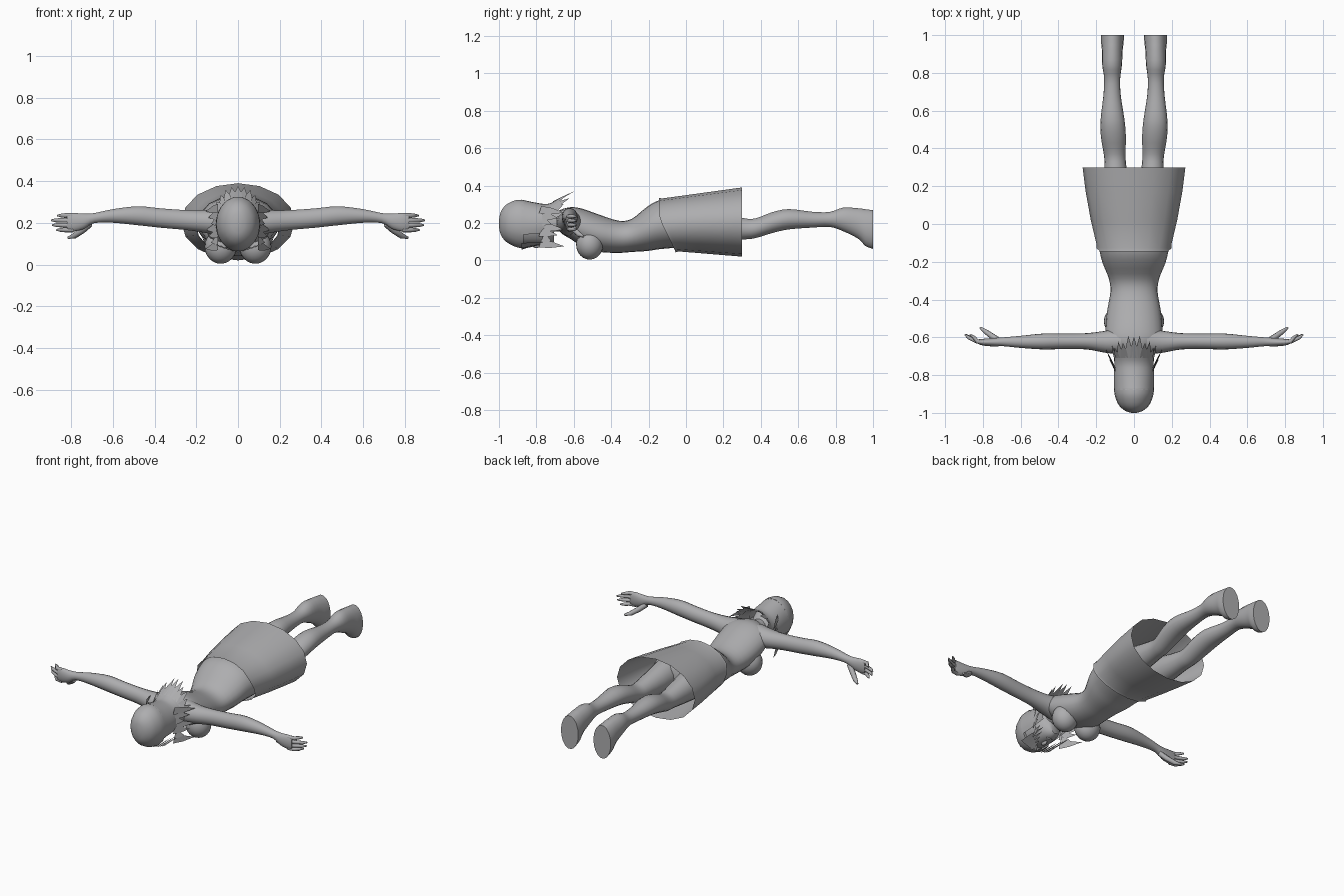
import bpy, bmesh, math
from mathutils import Vector

cube = bpy.data.objects.get("Cube")
if cube:
    bpy.data.objects.remove(cube, do_unlink=True)

grey = bpy.data.materials.new("plain grey")
grey.use_nodes = True
grey.diffuse_color = (0.42, 0.42, 0.43, 1)
grey.node_tree.nodes["Principled BSDF"].inputs["Base Color"].default_value = (0.42, 0.42, 0.43, 1)


def finish(bm, name, sharp=50):
    bmesh.ops.recalc_face_normals(bm, faces=bm.faces)
    mesh = bpy.data.meshes.new(name)
    bm.to_mesh(mesh)
    bm.free()
    obj = bpy.data.objects.new(name, mesh)
    bpy.context.collection.objects.link(obj)
    mesh.materials.append(grey)
    bpy.ops.object.select_all(action='DESELECT')
    obj.select_set(True)
    bpy.context.view_layer.objects.active = obj
    bpy.ops.object.shade_smooth_by_angle(angle=math.radians(sharp))
    return obj


def smooth_stations(st, steps):
    """Catmull-Rom interpolation of loft stations."""
    out = []
    for i in range(len(st) - 1):
        p = [st[max(i - 1, 0)], st[i], st[i + 1], st[min(i + 2, len(st) - 1)]]
        for s in range(steps):
            t = s / steps
            out.append([b + 0.5 * t * (c - a + t * (2 * a - 5 * b + 4 * c - d + t * (3 * (b - c) + d - a)))
                        for a, b, c, d in zip(*p)])
    return out + [list(st[-1])]


def loft(name, stations, axis='y', side=1, sides=18, steps=3, arc=None, capped=True):
    """Stations: position along the axis, then min/max across and min/max height."""
    bm = bmesh.new()
    rings = []
    count = sides + 1 if arc else sides
    a0, a1 = arc or (0, 360)
    for t, u0, u1, v0, v1 in smooth_stations(stations, steps):
        ring = []
        for k in range(count):
            a = math.radians(a0 + (a1 - a0) * k / sides)
            u = (u0 + u1) / 2 + (u1 - u0) / 2 * math.cos(a)
            v = (v0 + v1) / 2 + (v1 - v0) / 2 * math.sin(a)
            ring.append(bm.verts.new((side * u, t, v) if axis == 'y' else (side * t, u, v)))
        rings.append(ring)
    for r, s in zip(rings, rings[1:]):
        for k in range(sides):
            j = (k + 1) % count
            bm.faces.new((r[k], r[j], s[j], s[k]))
    if capped and not arc:
        bm.faces.new(rings[0])
        bm.faces.new(rings[-1])
    return finish(bm, name)


def ball(name, centre, size):
    bm = bmesh.new()
    bmesh.ops.create_uvsphere(bm, u_segments=20, v_segments=12, radius=1)
    bmesh.ops.scale(bm, vec=size, verts=bm.verts)
    bmesh.ops.translate(bm, vec=centre, verts=bm.verts)
    return finish(bm, name)


def finger(name, points, radius):
    """Tapered tube through a few points, closed at the tip."""
    bm = bmesh.new()
    rings = []
    pts = [Vector(p) for p in points]
    for i, p in enumerate(pts):
        d = (pts[min(i + 1, len(pts) - 1)] - pts[max(i - 1, 0)]).normalized()
        u = d.cross(Vector((0, 1, 0.2))).normalized()
        w = d.cross(u)
        r = radius * (1, 1, 0.85, 0.35)[i]
        rings.append([bm.verts.new(p + r * (u * math.cos(k * math.pi / 4) + w * math.sin(k * math.pi / 4)))
                      for k in range(8)])
    for r, s in zip(rings, rings[1:]):
        for k in range(8):
            bm.faces.new((r[k], r[k - 7], s[k - 7], s[k]))
    bm.faces.new(rings[0])
    bm.faces.new(rings[-1])
    return finish(bm, name)


def add_lock(bm, root, tip, width, across):
    """Flat pointed hair lock."""
    root, tip, across = Vector(root), Vector(tip), Vector(across).normalized()
    mid = root.lerp(tip, 0.45)
    a, b = root - across * width, root + across * width
    c, d = mid - across * width * 0.8, mid + across * width * 0.8
    a, b, c, d, e = [bm.verts.new(p) for p in (a, b, c, d, tip)]
    bm.faces.new((a, b, d, c))
    bm.faces.new((c, d, e))


def sym(y, r, low, high):
    return (y, -r, r, low, high)


# Torso, lying face down with the head towards -y
loft("torso", [
    sym(-0.69, 0.05, 0.17, 0.26), sym(-0.66, 0.10, 0.14, 0.275),
    sym(-0.61, 0.145, 0.11, 0.285), sym(-0.55, 0.15, 0.07, 0.275),
    sym(-0.46, 0.142, 0.045, 0.243), sym(-0.36, 0.125, 0.04, 0.212),
    sym(-0.29, 0.133, 0.045, 0.222), sym(-0.21, 0.165, 0.05, 0.285),
    sym(-0.14, 0.183, 0.06, 0.322), sym(-0.04, 0.2, 0.07, 0.325),
    sym(0.06, 0.19, 0.09, 0.29), sym(0.1, 0.1, 0.13, 0.24)], sides=24)
loft("neck", [sym(-0.78, 0.05, 0.15, 0.25), sym(-0.71, 0.048, 0.155, 0.25),
              sym(-0.64, 0.07, 0.15, 0.27)])

# Skirt: open flared tube whose waistline dips towards the belly
bm = bmesh.new()
rows = []
for f in (0, 0.04, 0.35, 0.7, 1):
    row = []
    for k in range(16):
        a = 2 * math.pi * k / 16
        waist = -0.145 + 0.09 * max(0, 0.25 - math.sin(a)) / 1.25
        y = waist + (0.3 - waist) * f
        g = (y + 0.15) / 0.45
        rx = 0.187 + 0.125 * g - 0.04 * g * g
        top, low = 0.328 + 0.062 * g, 0.057 - 0.037 * g
        lip = 0.006 if f == 0 else 0
        row.append(bm.verts.new(((rx + lip) * math.cos(a), y,
                                 (top + low) / 2 + ((top - low) / 2 + lip) * math.sin(a))))
    rows.append(row)
for r, s in zip(rows, rows[1:]):
    for k in range(16):
        bm.faces.new((r[k], r[k - 15], s[k - 15], s[k]))
finish(bm, "skirt")

for side, word in ((1, "left"), (-1, "right")):
    # Chest, leg and foot
    ball(word + "_breast", (side * 0.083, -0.515, 0.086), (0.077, 0.073, 0.082))
    loft(word + "_leg", [
        (-0.02, 0.01, 0.19, 0.09, 0.29), (0.12, 0.015, 0.175, 0.09, 0.265),
        (0.3, 0.04, 0.157, 0.11, 0.228), (0.37, 0.045, 0.16, 0.118, 0.225),
        (0.46, 0.043, 0.175, 0.145, 0.258), (0.55, 0.05, 0.177, 0.165, 0.275),
        (0.68, 0.07, 0.162, 0.175, 0.26), (0.77, 0.073, 0.158, 0.178, 0.26),
        (0.84, 0.064, 0.168, 0.155, 0.283), (0.92, 0.06, 0.17, 0.115, 0.28),
        (0.96, 0.055, 0.174, 0.075, 0.275), (1.0, 0.053, 0.174, 0.06, 0.27)], side=side)

    # Arm and palm, reaching straight out
    loft(word + "_arm", [
        (0.07, -0.69, -0.55, 0.13, 0.275), (0.15, -0.682, -0.565, 0.15, 0.262),
        (0.25, -0.664, -0.578, 0.165, 0.262), (0.37, -0.662, -0.58, 0.176, 0.27),
        (0.48, -0.664, -0.58, 0.188, 0.28), (0.6, -0.656, -0.592, 0.2, 0.266),
        (0.69, -0.647, -0.6, 0.198, 0.247), (0.74, -0.648, -0.603, 0.17, 0.245),
        (0.79, -0.645, -0.607, 0.158, 0.248), (0.82, -0.638, -0.61, 0.163, 0.244)],
        axis='x', side=side)
    for i, reach in enumerate((0.865, 0.895, 0.89, 0.87)):
        z = 0.235 - 0.023 * i
        finger(f"{word}_finger_{i + 1}", [
            (side * 0.79, -0.628, z), (side * 0.83, -0.622, z),
            (side * (reach - 0.02), -0.602, z), (side * reach, -0.585, z)], 0.0115)
    finger(word + "_thumb", [
        (side * 0.71, -0.62, 0.195), (side * 0.745, -0.598, 0.165),
        (side * 0.785, -0.57, 0.137), (side * 0.815, -0.548, 0.128)], 0.016)
    ball(word + "_ear", (side * 0.093, -0.8, 0.19), (0.01, 0.03, 0.02))

# Head and face
loft("face", [sym(-0.92, 0.08, 0.09, 0.29), sym(-0.86, 0.091, 0.08, 0.295),
              sym(-0.79, 0.087, 0.08, 0.285), sym(-0.735, 0.064, 0.085, 0.25),
              sym(-0.705, 0.03, 0.1, 0.19)])
ball("nose", (0, -0.8, 0.08), (0.011, 0.022, 0.014))
ball("mouth", (0, -0.752, 0.088), (0.022, 0.008, 0.008))

# Hair: crown, back sheet and pointed locks
loft("hair_crown", [sym(-1.0, 0.012, 0.18, 0.215), sym(-0.99, 0.045, 0.135, 0.262),
                    sym(-0.96, 0.08, 0.097, 0.3), sym(-0.91, 0.101, 0.07, 0.324),
                    sym(-0.87, 0.106, 0.062, 0.325)])
loft("hair_back", [sym(-0.88, 0.106, 0.062, 0.325), sym(-0.8, 0.107, 0.075, 0.308),
                   sym(-0.74, 0.104, 0.09, 0.302), sym(-0.69, 0.108, 0.085, 0.322)],
     arc=(-25, 205))
bm = bmesh.new()
for i in range(11):
    # Back locks sweep up and away from the neck
    a = math.radians(20 + 14 * i)
    c, s = math.cos(a), math.sin(a)
    add_lock(bm, (0.105 * c, -0.71, 0.205 + 0.11 * s),
             (0.125 * c, -0.575 - 0.07 * abs(c) - 0.02 * (i % 2), 0.205 + 0.172 * s),
             0.021, (-s, 0, c))
for side in (1, -1):
    # Side locks flick outwards beside the cheeks
    for i in range(7):
        z = 0.27 - 0.03 * i
        add_lock(bm, (side * 0.097, -0.78 + 0.012 * (i % 2), z),
                 (side * (0.155 - 0.013 * (i % 3)), -0.65 - 0.035 * (i % 3), z - 0.015),
                 0.022, (0, 0.3, 1))
    # Fringe falls over the forehead and frames the face
    for i in range(5):
        x = 0.012 + 0.02 * i
        z = 0.062 + 0.9 * x ** 1.5
        add_lock(bm, (side * x, -0.88, z),
                 (side * (x + 0.008), -0.83 + 0.035 * i, z + 0.012), 0.013, (1, 0, side * 0.5))
finish(bm, "hair_locks")
